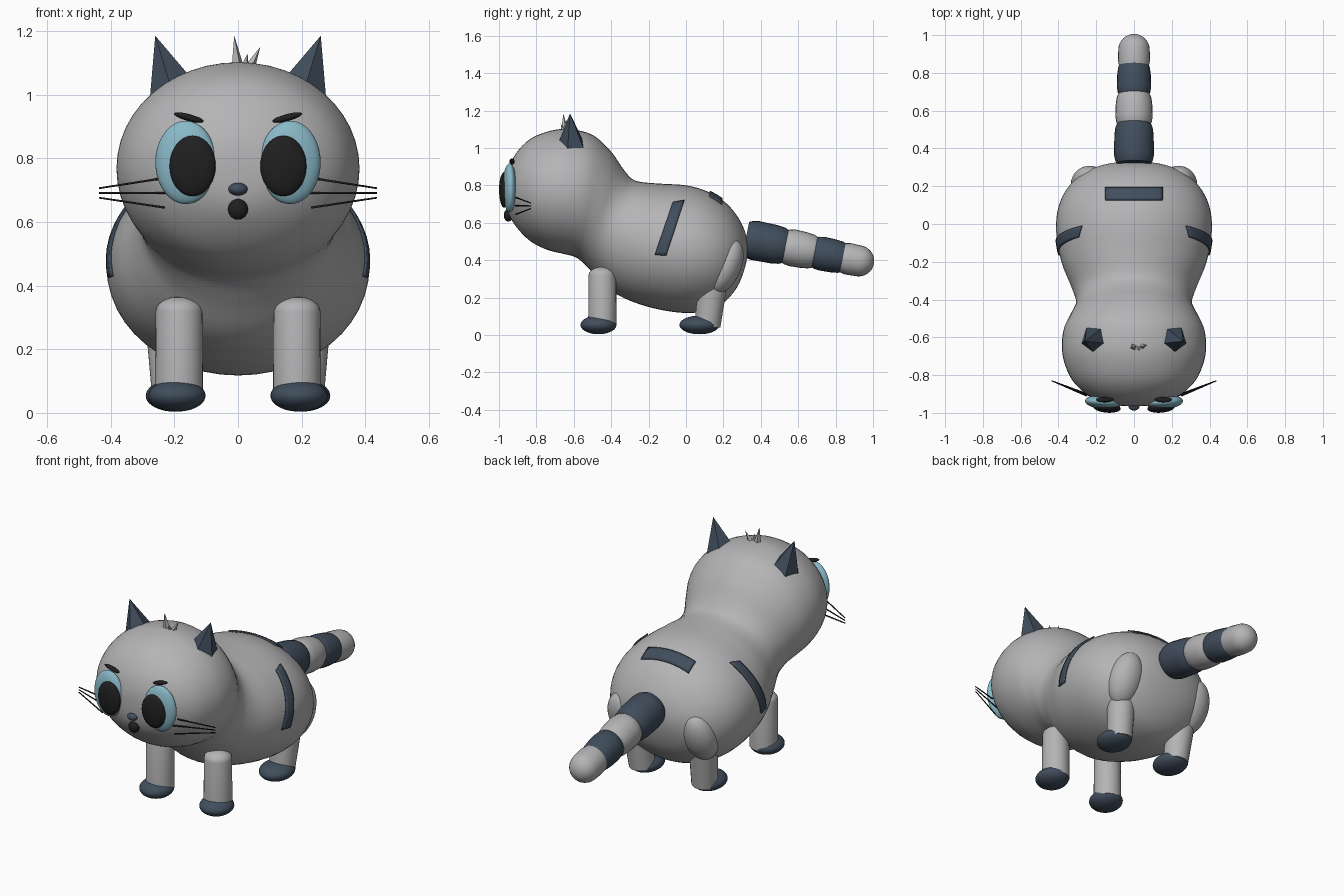
import bpy, bmesh, math
from mathutils import Vector, Euler
from mathutils.bvhtree import BVHTree

if "Cube" in bpy.data.objects:
    bpy.data.objects.remove(bpy.data.objects["Cube"])


def material(name, rgb):
    m = bpy.data.materials.new(name)
    m.diffuse_color = (*rgb, 1)
    m.use_nodes = True
    m.node_tree.nodes["Principled BSDF"].inputs["Base Color"].default_value = m.diffuse_color
    return m


GREY = material("soft_grey", (0.46, 0.46, 0.47))
SLATE = material("slate_blue", (0.052, 0.075, 0.108))
BLUE = material("eye_blue", (0.25, 0.48, 0.57))
BLACK = material("near_black", (0.014, 0.014, 0.014))


def finish(name, bm, mat, smooth=True):
    bmesh.ops.remove_doubles(bm, verts=bm.verts, dist=1e-5)
    bmesh.ops.recalc_face_normals(bm, faces=bm.faces)
    mesh = bpy.data.meshes.new(name)
    bm.to_mesh(mesh)
    bm.free()
    mesh.materials.append(mat)
    for p in mesh.polygons:
        p.use_smooth = smooth
    obj = bpy.data.objects.new(name, mesh)
    bpy.context.collection.objects.link(obj)
    return obj


def skin(name, rings, mat, smooth=True):
    """Bridge a list of equal point rings."""
    bm = bmesh.new()
    loops = [[bm.verts.new(p) for p in ring] for ring in rings]
    n = len(loops[0])
    for a, b in zip(loops, loops[1:]):
        for i in range(n):
            j = (i + 1) % n
            bm.faces.new((a[i], a[j], b[j], b[i]))
    return finish(name, bm, mat, smooth)


def ellipsoid(name, loc, radii, mat, rot=(0, 0, 0)):
    bm = bmesh.new()
    bmesh.ops.create_uvsphere(bm, u_segments=32, v_segments=20, radius=1)
    turn = Euler(rot)
    for v in bm.verts:
        p = Vector(c * r for c, r in zip(v.co, radii))
        p.rotate(turn)
        v.co = p + Vector(loc)
    return finish(name, bm, mat)


def revolve(name, start, end, profile, mat, sides=24, smooth=True):
    """Turn (distance, radius) pairs around the line start-end."""
    start, end = Vector(start), Vector(end)
    axis = (end - start).normalized()
    q = axis.to_track_quat('Z', 'Y')
    rings = []
    for d, r in profile:
        rings.append([start + q @ Vector((r * math.cos(2 * math.pi * i / sides),
                                          r * math.sin(2 * math.pi * i / sides), d))
                      for i in range(sides)])
    return skin(name, rings, mat, smooth)


# Head and body: one lofted skin; each section is top y, top z, bottom y, bottom z, half width
SECTIONS = [
    (-0.965, 0.77, -0.965, 0.77, 0),
    (-0.955, 0.87, -0.953, 0.66, 0.125),
    (-0.91, 0.97, -0.905, 0.575, 0.24),
    (-0.83, 1.05, -0.83, 0.50, 0.325),
    (-0.72, 1.093, -0.74, 0.455, 0.37),
    (-0.62, 1.10, -0.66, 0.435, 0.382),
    (-0.50, 1.07, -0.60, 0.42, 0.37),
    (-0.40, 0.98, -0.56, 0.395, 0.335),
    (-0.33, 0.88, -0.50, 0.335, 0.307),
    (-0.27, 0.825, -0.40, 0.235, 0.33),
    (-0.15, 0.81, -0.25, 0.165, 0.385),
    (0.00, 0.80, -0.08, 0.125, 0.412),
    (0.12, 0.765, 0.06, 0.12, 0.40),
    (0.22, 0.70, 0.18, 0.155, 0.345),
    (0.29, 0.61, 0.27, 0.25, 0.25),
    (0.325, 0.52, 0.315, 0.36, 0.13),
    (0.33, 0.45, 0.33, 0.45, 0)]


def flip(s):
    return (s[2], s[3], s[0], s[1], -s[4])


def body_rings(steps=4, sides=48):
    pts = [flip(SECTIONS[1])] + SECTIONS + [flip(SECTIONS[-2])]
    rows = []
    for a, b, c, d in zip(pts, pts[1:], pts[2:], pts[3:]):
        for k in range(steps):
            t = k / steps
            rows.append([0.5 * (2 * q + (r - p) * t + (2 * p - 5 * q + 4 * r - s) * t * t
                                + (3 * q - p - 3 * r + s) * t ** 3)
                         for p, q, r, s in zip(a, b, c, d)])
    rows.append(SECTIONS[-1])
    rings = []
    for ty, tz, by, bz, w in rows:
        ring = []
        for i in range(sides):
            a = 2 * math.pi * i / sides
            s = math.sin(a) / 2
            ring.append((w * math.cos(a), (ty + by) / 2 + s * (ty - by),
                         (tz + bz) / 2 + s * (tz - bz)))
        rings.append(ring)
    return rings


body = skin("body_and_head", body_rings(), GREY)
tree = BVHTree.FromPolygons([v.co for v in body.data.vertices],
                            [p.vertices[:] for p in body.data.polygons])


def painted_stripe(name, corners, direction, nu, nv):
    """Project a four-cornered patch onto the body as a thin plate."""
    a, b, c, d = (Vector(p) for p in corners)
    ray = Vector(direction)
    bm = bmesh.new()
    grid = []
    for i in range(nu + 1):
        row = []
        for j in range(nv + 1):
            u, v = i / nu, j / nv
            p = a.lerp(b, u).lerp(d.lerp(c, u), v)
            hit, normal = tree.ray_cast(p, ray)[:2]
            if normal.dot(ray) > 0:
                normal = -normal
            row.append(bm.verts.new(hit + normal * 0.005))
        grid.append(row)
    for i in range(nu):
        for j in range(nv):
            bm.faces.new((grid[i][j], grid[i + 1][j], grid[i + 1][j + 1], grid[i][j + 1]))
    obj = finish(name, bm, SLATE)
    mod = obj.modifiers.new("thickness", 'SOLIDIFY')
    mod.thickness = 0.008
    mod.offset = 0
    return obj


painted_stripe("back_stripe", [(-0.15, 0.125, 2), (0.15, 0.125, 2),
                               (0.15, 0.19, 2), (-0.15, 0.19, 2)], (0, 0, -1), 16, 4)

for s, side in ((-1, "left"), (1, "right")):
    painted_stripe("side_stripe_" + side,
                   [(2 * s, -0.165, 0.43), (2 * s, -0.105, 0.425),
                    (2 * s, -0.01, 0.715), (2 * s, -0.07, 0.705)], (-s, 0, 0), 4, 16)

    # Eyes and brows
    ellipsoid("eye_" + side, (s * 0.164, -0.943, 0.787), (0.096, 0.037, 0.131), BLUE,
              (0, 0, s * 0.08))
    ellipsoid("pupil_" + side, (s * 0.143, -0.972, 0.776), (0.073, 0.027, 0.095), BLACK,
              (0, 0, s * 0.08))
    ellipsoid("brow_" + side, (s * 0.155, -0.93, 0.928), (0.048, 0.014, 0.011), BLACK,
              (0, -s * 0.26, 0))

    # Whiskers
    for k, (x, z0, z1) in enumerate([(0.25, 0.735, 0.706), (0.22, 0.691, 0.691),
                                     (0.23, 0.645, 0.676)]):
        a, b = Vector((s * x, -0.91, z0)), Vector((s * 0.436, -0.83, z1))
        n = (b - a).length
        revolve(f"whisker_{side}_{k + 1}", a, b,
                [(0, 0), (0, 0.004), (n, 0.003), (n, 0)], BLACK, 6)

    # Ear: tilted five-sided pyramid
    tip = (s * 0.26, -0.62, 1.185)
    base = []
    for i in range(5):
        a = -math.pi / 2 + i * 2 * math.pi / 5
        x = 0.07 * math.cos(a)
        base.append((s * (0.21 + x), -0.61 + 0.075 * math.sin(a), 1.02 - 0.42 * x))
    skin("ear_" + side, [[(s * 0.2, -0.61, 0.97)] * 5, base, [tip] * 5], SLATE, False)

    # Front leg and paw
    dome = [(0.32 + 0.045 * math.sin(a), 0.074 * math.cos(a))
            for a in (0, 0.3, 0.6, 0.9, 1.2, math.pi / 2)]
    revolve("front_leg_" + side, (s * 0.185, -0.447, 0), (s * 0.185, -0.447, 1),
            [(0.05, 0), (0.05, 0.076)] + dome, GREY)
    ellipsoid("front_paw_" + side, (s * 0.192, -0.468, 0.054), (0.09, 0.096, 0.05), SLATE)

    # Hind leg, haunch and paw
    revolve("hind_leg_" + side, (s * 0.2, 0.115, 0.05), (s * 0.215, 0.15, 0.33),
            [(0, 0), (0, 0.07), (0.28, 0.08), (0.28, 0)], GREY)
    ellipsoid("haunch_" + side, (s * 0.235, 0.208, 0.365), (0.1, 0.085, 0.155), GREY,
              (-0.42, 0, 0))
    ellipsoid("hind_paw_" + side, (s * 0.2, 0.072, 0.054), (0.09, 0.107, 0.05), SLATE)

# Nose and mouth
ellipsoid("nose", (0, -0.962, 0.703), (0.03, 0.026, 0.02), SLATE)
ellipsoid("mouth", (0, -0.95, 0.64), (0.031, 0.024, 0.033), BLACK)

# Hair tuft
for k, (x0, x1, y1, z1, r) in enumerate([(0.0, -0.012, -0.655, 1.185, 0.022),
                                         (0.035, 0.07, -0.64, 1.15, 0.018),
                                         (0.02, 0.03, -0.67, 1.13, 0.016)]):
    a, b = Vector((x0, -0.65, 1.08)), Vector((x1, y1, z1))
    revolve(f"hair_tuft_{k + 1}", a, b, [(0, r), ((b - a).length, 0)], GREY, 4, False)

# Tail: banded segments along a falling line
root = Vector((0, 0.32, 0.515))
way = Vector((0, 1, -0.197)).normalized()
for k, (d0, d1, r) in enumerate([(0, 0.215, 0.106), (0.205, 0.375, 0.099),
                                 (0.365, 0.535, 0.091)]):
    n = d1 - d0
    revolve(f"tail_band_{k + 1}", root + way * d0, root + way * d1,
            [(0, 0), (0, r * 0.86), (0.02, r * 0.95), (0.05, r), (n - 0.06, r * 0.98),
             (n - 0.02, r * 0.93), (n, r * 0.85), (n, 0)], (SLATE, GREY)[k % 2])
cap = [(0.1 + 0.083 * math.sin(a * math.pi / 16), 0.083 * math.cos(a * math.pi / 16))
       for a in range(9)]
revolve("tail_tip", root + way * 0.515, root + way, [(0, 0), (0, 0.077), (0.04, 0.085)] + cap, GREY)

# Keep crisp edges on the turned parts
bpy.ops.object.select_all(action='DESELECT')
for o in bpy.data.objects:
    if o.name.startswith(("tail", "front_leg", "hind_leg")):
        o.select_set(True)
        bpy.context.view_layer.objects.active = o
bpy.ops.object.shade_smooth_by_angle(angle=math.radians(50))
